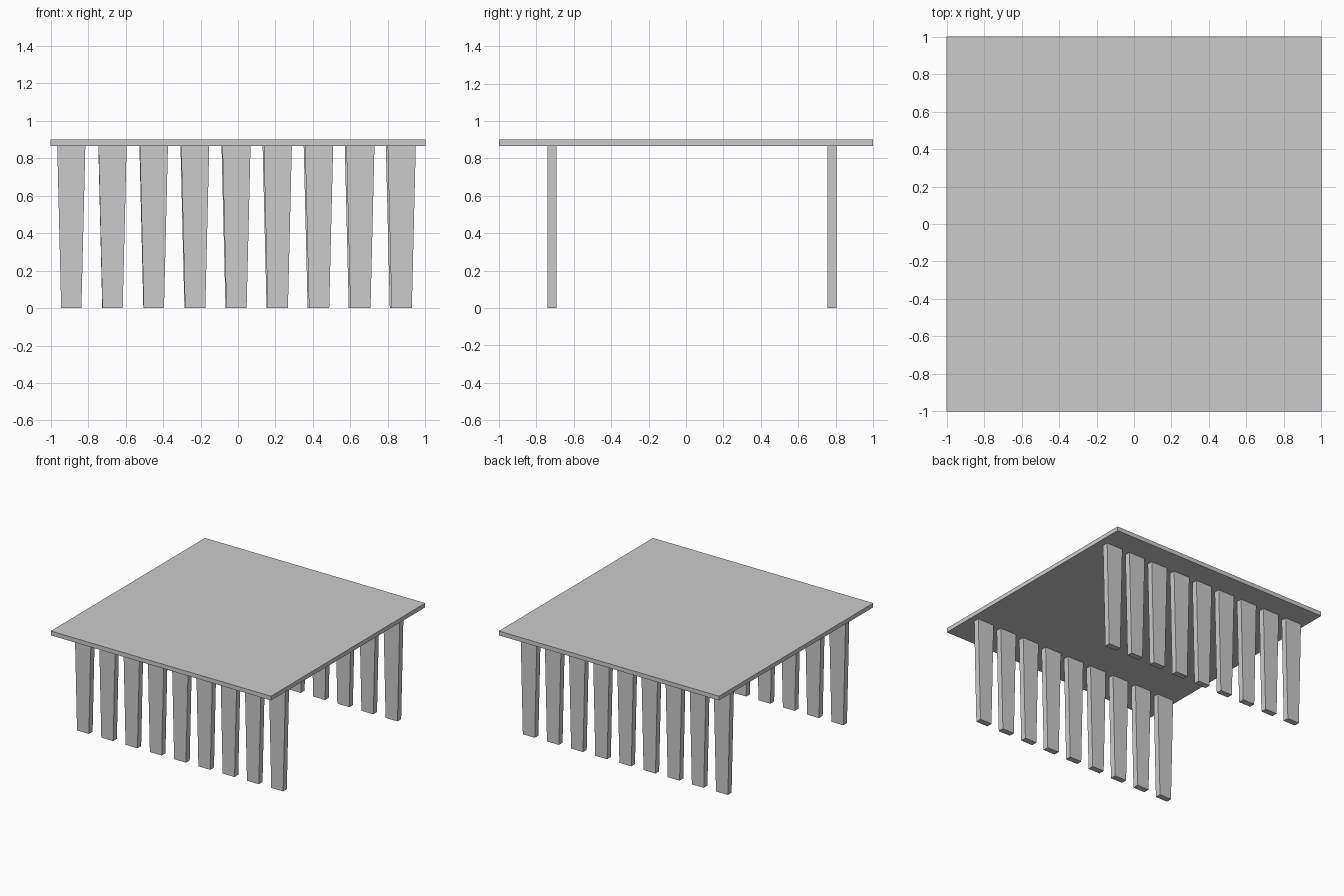
import bpy, bmesh

if "Cube" in bpy.data.objects:
    bpy.data.objects.remove(bpy.data.objects["Cube"])

SLAB_BOTTOM, SLAB_TOP = 0.865, 0.90


def frustum(name, cx, cy, z0, z1, half_bottom, half_top, half_y):
    """Box whose width in x changes from bottom to top."""
    bm = bmesh.new()
    bmesh.ops.create_cube(bm, size=2)
    for v in bm.verts:
        top = v.co.z > 0
        v.co.x = cx + v.co.x * (half_top if top else half_bottom)
        v.co.y = cy + v.co.y * half_y
        v.co.z = z1 if top else z0
    mesh = bpy.data.meshes.new(name)
    bm.to_mesh(mesh)
    bm.free()
    obj = bpy.data.objects.new(name, mesh)
    bpy.context.collection.objects.link(obj)
    return obj


# Flat square top
frustum("table_top", 0, 0, SLAB_BOTTOM, SLAB_TOP, 1, 1, 1)

# Two rows of nine tapered slats; the front row is spaced slightly wider
for row, y, spacing in (("front", -0.716, 0.2205), ("back", 0.781, 0.2193)):
    for i in range(9):
        frustum(f"{row}_leg_{i + 1}", -0.89 + i * spacing, y,
                0, SLAB_BOTTOM, 0.054, 0.075, 0.024)
